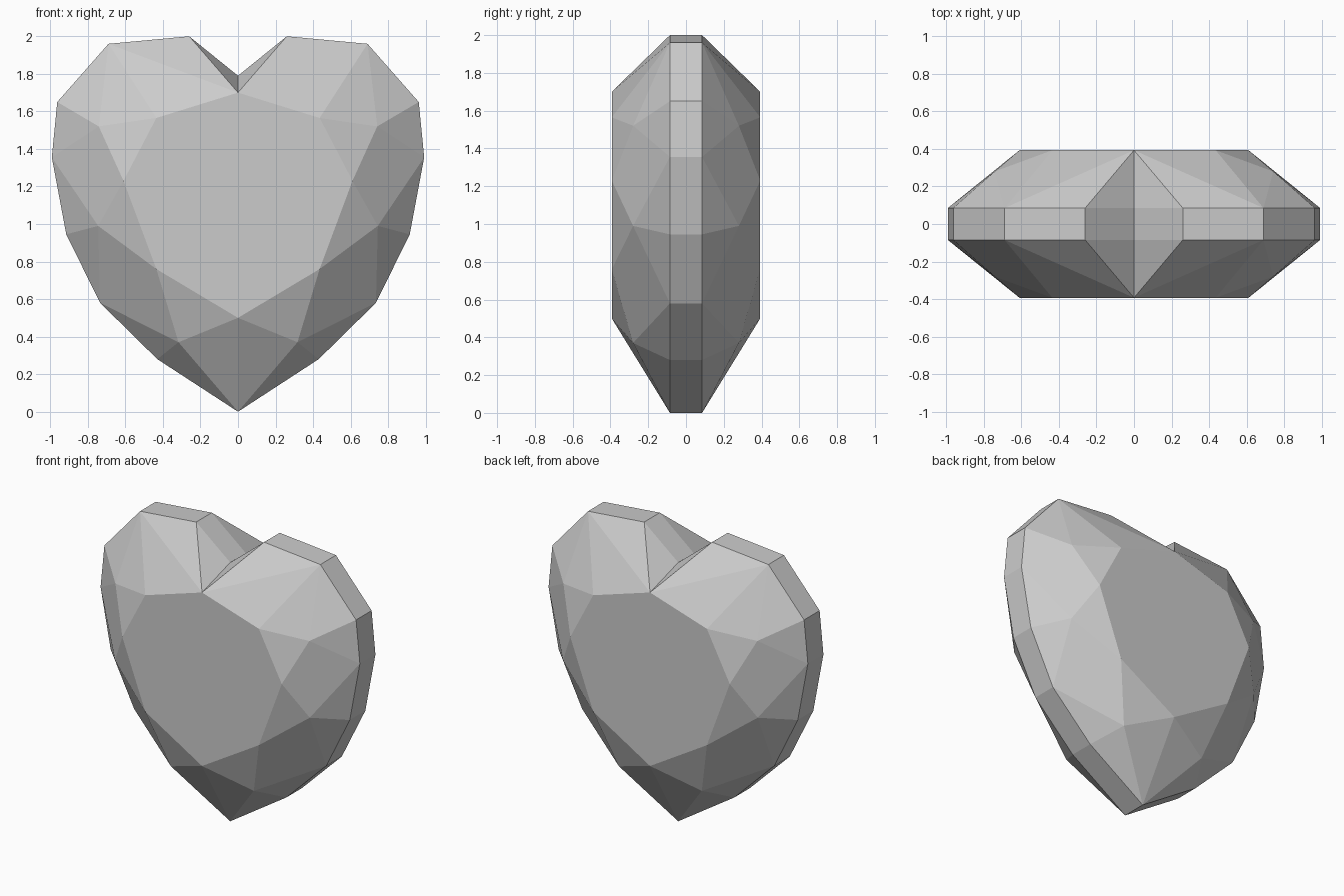
import bpy, bmesh, math

if "Cube" in bpy.data.objects:
    bpy.data.objects.remove(bpy.data.objects["Cube"])

TABLE_Y, MID_Y, GIRDLE_Y = 0.393, 0.28, 0.085

# Right-half facet corners (x, z), from the bottom tip to the top notch
girdle = [(0, 0), (.43, .28), (.735, .58), (.915, .945), (.992, 1.355),
          (.963, 1.65), (.69, 1.96), (.26, 2.0), (0, 1.79)]
table = [(0, .5), (.435, .76), (.61, 1.23), (.435, 1.565), (0, 1.70)]
mid = [(.317, .37), (.745, .99), (.742, 1.52)]

bm = bmesh.new()


def add_quarter(sx, sy):
    def ring(points, y):
        return [bm.verts.new((sx * x, sy * y, z)) for x, z in points]
    G, T, M = ring(girdle, GIRDLE_Y), ring(table, TABLE_Y), ring(mid, MID_Y)
    C = ring(girdle, 0)
    # Flat front table
    bm.faces.new(T)
    # Star and girdle triangles around each middle point
    for i, m in enumerate(M):
        bm.faces.new((T[i], T[i + 1], m))
        bm.faces.new((m, G[2 * i], G[2 * i + 1]))
        bm.faces.new((m, G[2 * i + 1], G[2 * i + 2]))
    # Kite facets, with half kites at the tip and shoulder
    bm.faces.new((T[0], M[0], G[0]))
    for i in (1, 2):
        bm.faces.new((T[i], M[i - 1], G[2 * i], M[i]))
    bm.faces.new((T[3], M[2], G[6]))
    # Lobe top and notch facets
    bm.faces.new((T[3], G[6], T[4]))
    bm.faces.new((T[4], G[6], G[7]))
    bm.faces.new((T[4], G[7], G[8]))
    # Edge band out to the middle plane
    for i in range(len(G) - 1):
        bm.faces.new((G[i], G[i + 1], C[i + 1], C[i]))


for sx in (1, -1):
    for sy in (1, -1):
        add_quarter(sx, sy)

# Join the quarters and merge facets that lie in one plane
bmesh.ops.remove_doubles(bm, verts=bm.verts, dist=0.0005)
bmesh.ops.recalc_face_normals(bm, faces=bm.faces)
bmesh.ops.dissolve_limit(bm, angle_limit=math.radians(0.5),
                         verts=bm.verts, edges=bm.edges)

mesh = bpy.data.meshes.new("heart_gem")
bm.to_mesh(mesh)
bm.free()
bpy.context.collection.objects.link(bpy.data.objects.new("heart_gem", mesh))
